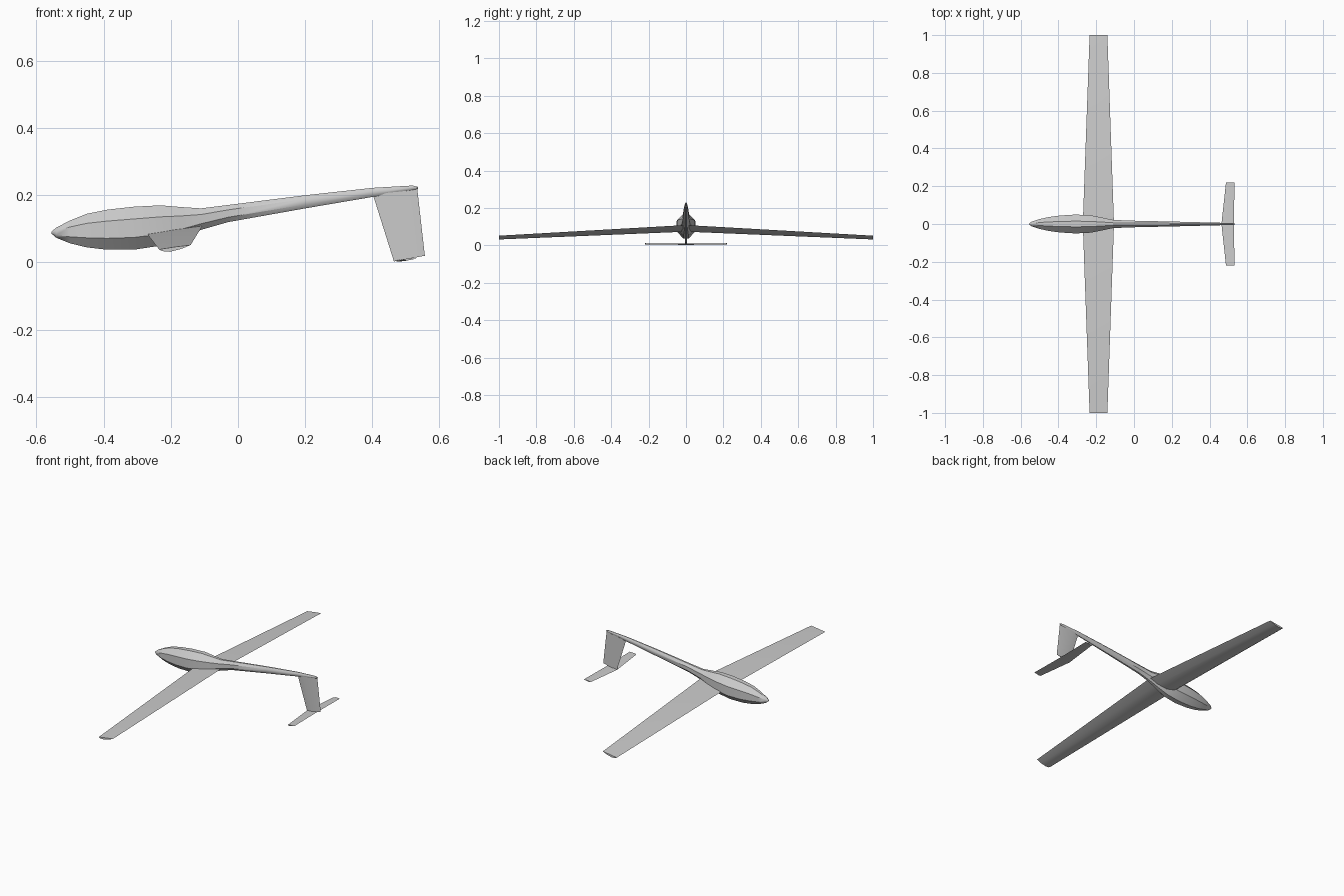
import bpy, bmesh, math

if "Cube" in bpy.data.objects:
    bpy.data.objects.remove(bpy.data.objects["Cube"])

grey = bpy.data.materials.new("light_grey")
grey.diffuse_color = (0.6, 0.6, 0.6, 1)
grey.use_nodes = True
grey.node_tree.nodes["Principled BSDF"].inputs["Base Color"].default_value = grey.diffuse_color


def loft(name, rings, angle=35):
    """Skin a list of equal-length point rings and cap both ends."""
    bm = bmesh.new()
    loops = [[bm.verts.new(p) for p in ring] for ring in rings]
    n = len(loops[0])
    for a, b in zip(loops, loops[1:]):
        for i in range(n):
            j = (i + 1) % n
            bm.faces.new((a[i], a[j], b[j], b[i]))
    bm.faces.new(loops[0])
    bm.faces.new(loops[-1])
    bmesh.ops.recalc_face_normals(bm, faces=bm.faces)
    mesh = bpy.data.meshes.new(name)
    bm.to_mesh(mesh)
    bm.free()
    mesh.materials.append(grey)
    ob = bpy.data.objects.new(name, mesh)
    bpy.context.collection.objects.link(ob)
    bpy.ops.object.select_all(action='DESELECT')
    ob.select_set(True)
    bpy.context.view_layer.objects.active = ob
    bpy.ops.object.shade_smooth_by_angle(angle=math.radians(angle))
    return ob


# Fuselage pod and tail boom: x, bottom z, top z, half width
stations = [
    (-0.555, 0.086, 0.092, 0.003), (-0.54, 0.073, 0.104, 0.013),
    (-0.50, 0.057, 0.125, 0.026), (-0.45, 0.045, 0.145, 0.037),
    (-0.39, 0.038, 0.157, 0.045), (-0.31, 0.038, 0.166, 0.050),
    (-0.23, 0.050, 0.170, 0.046), (-0.17, 0.072, 0.165, 0.034),
    (-0.11, 0.097, 0.161, 0.022), (-0.03, 0.120, 0.171, 0.018),
    (0.20, 0.161, 0.200, 0.013), (0.40, 0.195, 0.222, 0.008),
    (0.52, 0.216, 0.229, 0.005), (0.535, 0.219, 0.225, 0.002),
]
half = [(0.3, 1.0), (1.0, 0.43), (1.0, -0.43), (0.3, -1.0)]
section = half + [(-y, z) for y, z in reversed(half)]
loft("fuselage", [
    [(x, w * y, (lo + hi) / 2 + z * (hi - lo) / 2) for y, z in section]
    for x, lo, hi, w in stations], 40)

# Wing: flat on top, cambered below, drooping to the tips
camber = [(0, 0), (0.5, 0.01), (1, 0), (0.7, -0.085), (0.35, -0.125), (0.1, -0.07)]


def wing_ring(y, x0, z0, x1, z1):
    c = x1 - x0
    return [(x0 + u * c, y, z0 + u * (z1 - z0) + v * c) for u, v in camber]


tip = (-0.235, 0.039, -0.141, 0.052)
loft("wing", [wing_ring(-1, *tip),
              wing_ring(0, -0.271, 0.086, -0.106, 0.109),
              wing_ring(1, *tip)], 20)

# Thin symmetric section shared by the tail surfaces
thin = [(0, 0), (0.3, 1), (1, 0), (0.3, -1)]

# Fin hanging below the end of the boom
fin = [((0.402, 0.200), (0.533, 0.222), 0.006),
       ((0.464, 0.003), (0.556, 0.020), 0.004)]
loft("fin", [[(a[0] + u * (b[0] - a[0]), v * t, a[1] + u * (b[1] - a[1]))
              for u, v in thin] for a, b, t in fin])

# Tailplane across the bottom of the fin
plane = [(-0.22, 0.487, 0.532), (0, 0.463, 0.529), (0.22, 0.487, 0.532)]
loft("tailplane", [[(a + u * (b - a), y, 0.004 + 0.11 * (a + u * (b - a) - 0.463) + v * 0.003)
                    for u, v in thin] for y, a, b in plane])
